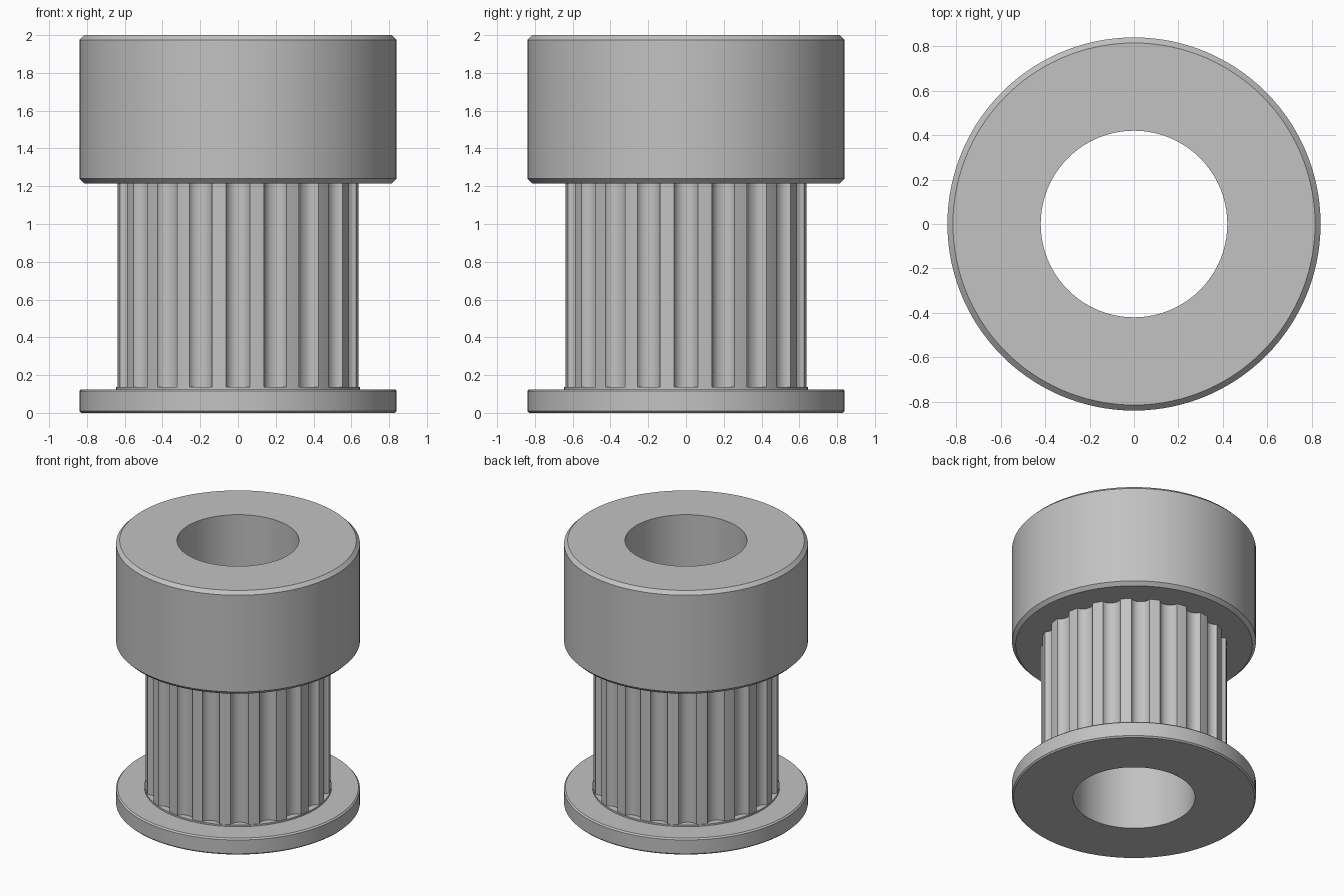
import bpy
import bmesh
from math import cos, sin, pi, radians

if "Cube" in bpy.data.objects:
    bpy.data.objects.remove(bpy.data.objects["Cube"], do_unlink=True)

SEGMENTS = 120
BORE, RIM, TOOTH_R, COLLAR_R = 0.42, 0.84, 0.64, 0.645
FLANGE_TOP, COLLAR_TOP, HUB_BOTTOM, TOP = 0.125, 0.137, 1.215, 2.0
TEETH, GROOVE_DEPTH, GROOVE_HALF = 20, 0.043, radians(5.6)

metal = bpy.data.materials.new("grey metal")
metal.use_nodes = True
colour = (0.54, 0.54, 0.54, 1)
metal.diffuse_color = colour
metal.node_tree.nodes["Principled BSDF"].inputs["Base Color"].default_value = colour


def circle(radius, z):
    return [(radius * cos(2 * pi * i / SEGMENTS), radius * sin(2 * pi * i / SEGMENTS), z)
            for i in range(SEGMENTS)]


def skin(name, loops, closed):
    """Bridge a series of equal point loops into one object."""
    bm = bmesh.new()
    rings = [[bm.verts.new(p) for p in loop] for loop in loops]
    pairs = list(zip(rings, rings[1:]))
    if closed:
        pairs.append((rings[-1], rings[0]))
    for a, b in pairs:
        for i in range(len(a)):
            j = (i + 1) % len(a)
            bm.faces.new((a[i], a[j], b[j], b[i]))
    mesh = bpy.data.meshes.new(name)
    bm.to_mesh(mesh)
    bm.free()
    mesh.materials.append(metal)
    obj = bpy.data.objects.new(name, mesh)
    bpy.context.collection.objects.link(obj)
    bpy.ops.object.select_all(action='DESELECT')
    obj.select_set(True)
    bpy.context.view_layer.objects.active = obj
    bpy.ops.object.shade_smooth_by_angle(angle=radians(25))
    return obj


def lathe(name, profile):
    return skin(name, [circle(r, z) for r, z in profile], closed=True)


# Bottom flange with a thin raised collar under the teeth
c = 0.01
lathe("bottom_flange", [
    (BORE, 0), (RIM - c, 0), (RIM, c), (RIM, FLANGE_TOP - c), (RIM - c, FLANGE_TOP),
    (COLLAR_R, FLANGE_TOP), (COLLAR_R, COLLAR_TOP), (BORE, COLLAR_TOP)])

# Top hub with chamfered rims
c = 0.025
lathe("top_hub", [
    (BORE, HUB_BOTTOM), (RIM - c, HUB_BOTTOM), (RIM, HUB_BOTTOM + c),
    (RIM, TOP - c), (RIM - c, TOP), (BORE, TOP)])

# Toothed barrel: rounded grooves between plain lands
outline = []
STEPS = 12
for tooth in range(TEETH):
    middle = 2 * pi * tooth / TEETH
    for k in range(STEPS + 1):
        t = -cos(pi * k / STEPS)
        r = TOOTH_R - GROOVE_DEPTH * (1 - abs(t) ** 2.5) ** 0.7
        a = middle + GROOVE_HALF * t
        outline.append((r * cos(a), r * sin(a)))
    for k in (1, 2):
        a = middle + GROOVE_HALF + (2 * pi / TEETH - 2 * GROOVE_HALF) * k / 3
        outline.append((TOOTH_R * cos(a), TOOTH_R * sin(a)))
skin("toothed_barrel", [[(x, y, z) for x, y in outline]
                        for z in (COLLAR_TOP, HUB_BOTTOM)], closed=False)

# Bore wall inside the barrel
skin("barrel_bore", [circle(BORE, HUB_BOTTOM), circle(BORE, COLLAR_TOP)], closed=False)
